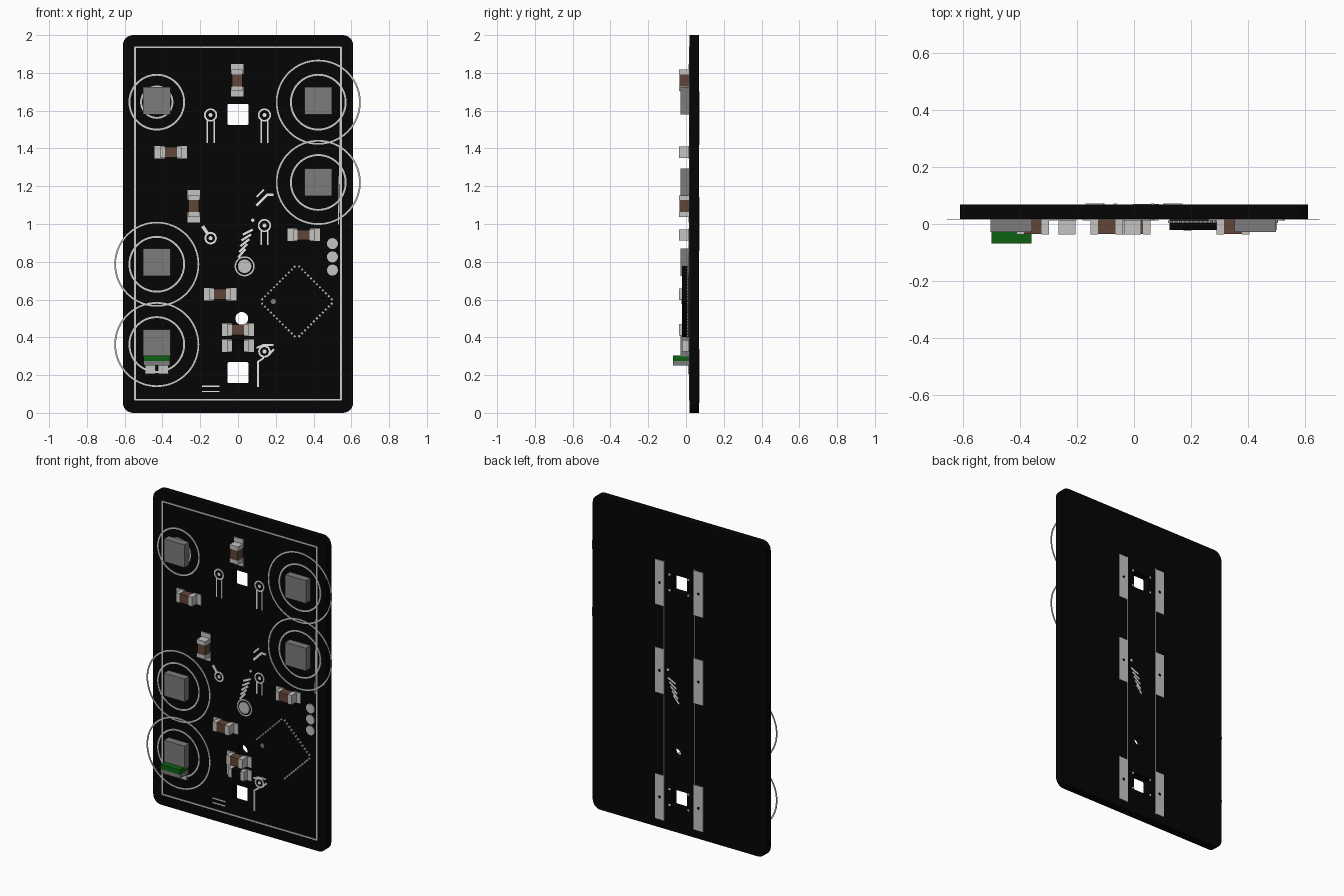
import bpy, bmesh
from math import cos, sin, pi, radians, atan2, hypot
from mathutils import Matrix

if "Cube" in bpy.data.objects:
    bpy.data.objects.remove(bpy.data.objects["Cube"])

FRONT, BACK = 0.018, 0.068   # faces of the board


def material(name, rgb):
    m = bpy.data.materials.new(name)
    m.use_nodes = True
    m.diffuse_color = (*rgb, 1)
    m.node_tree.nodes["Principled BSDF"].inputs["Base Color"].default_value = (*rgb, 1)
    return m


black = material("board black", (0.0015, 0.0015, 0.0015))
ink = material("print grey", (0.6, 0.6, 0.6))
white = material("trace white", (0.98, 0.98, 0.98))
silver = material("terminal silver", (0.55, 0.55, 0.54))
grey = material("chip grey", (0.2, 0.2, 0.2))
brown = material("ceramic brown", (0.12, 0.06, 0.038))
green = material("contact green", (0.004, 0.12, 0.006))


def finish(name, bm, mat):
    bmesh.ops.recalc_face_normals(bm, faces=bm.faces)
    me = bpy.data.meshes.new(name)
    bm.to_mesh(me)
    bm.free()
    me.materials.append(mat)
    ob = bpy.data.objects.new(name, me)
    bpy.context.scene.collection.objects.link(ob)


def add_box(bm, x, z, w, h, y0, y1, turn=0):
    """Box centred on x, z, running from y0 to y1, turned in the board plane."""
    mat = (Matrix.Translation((x, (y0 + y1) / 2, z)) @ Matrix.Rotation(-turn, 4, 'Y')
           @ Matrix.Diagonal((w, y1 - y0, h, 1)))
    bmesh.ops.create_cube(bm, size=1, matrix=mat)


def box(name, mat, *args):
    bm = bmesh.new()
    add_box(bm, *args)
    finish(name, bm, mat)


def add_disc(bm, x, z, r, y0, y1, n=32):
    mat = Matrix.Translation((x, (y0 + y1) / 2, z)) @ Matrix.Rotation(pi / 2, 4, 'X')
    bmesh.ops.create_cone(bm, cap_ends=True, segments=n, radius1=r, radius2=r,
                          depth=y1 - y0, matrix=mat)


def disc(name, mat, *args):
    bm = bmesh.new()
    add_disc(bm, *args)
    finish(name, bm, mat)


def add_ring(bm, x, z, r, width, n=64):
    """Thin printed ring on the front face."""
    section = [(r - width, FRONT), (r, FRONT), (r, FRONT - 0.003), (r - width, FRONT - 0.003)]
    loops = [[bm.verts.new((x + q * cos(2 * pi * i / n), y, z + q * sin(2 * pi * i / n)))
              for q, y in section] for i in range(n)]
    for i, a in enumerate(loops):
        b = loops[(i + 1) % n]
        for k in range(4):
            j = (k + 1) % 4
            bm.faces.new((a[k], a[j], b[j], b[k]))


def add_stroke(bm, points, width, y0=FRONT - 0.003, y1=FRONT):
    for (xa, za), (xb, zb) in zip(points, points[1:]):
        dx, dz = xb - xa, zb - za
        add_box(bm, (xa + xb) / 2, (za + zb) / 2, hypot(dx, dz) + width * 0.5, width,
                y0, y1, atan2(dz, dx))


def rounded_rect(x, z, w, h, r, n=6):
    """Outline points of a rectangle with rounded corners."""
    points = []
    for k, (sx, sz) in enumerate(((1, 1), (-1, 1), (-1, -1), (1, -1))):
        for i in range(n + 1):
            a = (k + i / n) * pi / 2
            points.append((x + sx * (w / 2 - r) + r * cos(a), z + sz * (h / 2 - r) + r * sin(a)))
    return points


# Board with rounded corners, two light windows and a round hole
bm = bmesh.new()
outlines = [rounded_rect(0, 1, 1.22, 2, 0.055)]
outlines += [rounded_rect(0, z, 0.112, 0.112, 0.008, 2) for z in (1.58, 0.213)]
outlines.append(rounded_rect(0.02, 0.5, 0.068, 0.068, 0.0335))
for outline in outlines:
    verts = [bm.verts.new((x, FRONT, z)) for x, z in outline]
    for a, b in zip(verts, verts[1:] + verts[:1]):
        bm.edges.new((a, b))
bmesh.ops.triangle_fill(bm, use_beauty=True, edges=bm.edges[:], normal=(0, -1, 0))
extruded = bmesh.ops.extrude_face_region(bm, geom=bm.faces[:], use_keep_orig=True)
bmesh.ops.translate(bm, vec=(0, BACK - FRONT, 0),
                    verts=[g for g in extruded["geom"] if isinstance(g, bmesh.types.BMVert)])
finish("board", bm, black)

# Printed frame line
bm = bmesh.new()
add_stroke(bm, [(-0.545, 0.07), (0.545, 0.07), (0.545, 1.935), (-0.545, 1.935), (-0.545, 0.07)], 0.009)
add_stroke(bm, [(0.548, 1.92), (0.532, 1.0)], 0.006)
finish("printed_frame", bm, ink)

# Square components with their printed circles
buttons = [(-0.43, 1.652, 1.645, False), (0.425, 1.652, 1.645, True), (0.425, 1.222, 1.22, True),
           (-0.43, 0.797, 0.787, True), (-0.43, 0.37, 0.362, True)]
bm = bmesh.new()
for x, _, z, double in buttons:
    add_ring(bm, x, z, 0.15, 0.01)
    if double:
        add_ring(bm, x, z, 0.225, 0.009)
add_ring(bm, -0.43, 1.645, 0.088, 0.01)
finish("printed_circles", bm, ink)
for x, z, _, _ in buttons:
    box("square_chip", grey, x, z, 0.145, 0.145, -0.028, FRONT)

# Green edge contact under the lowest square component
box("contact_bar", green, -0.43, 0.29, 0.14, 0.03, -0.068, FRONT)
box("contact_base", grey, -0.43, 0.2625, 0.14, 0.025, -0.068, FRONT)
for x in (-0.464, -0.396):
    box("contact_pad", silver, x, 0.228, 0.055, 0.044, 0.01, FRONT)


# Two-terminal parts: body, end caps and solder pads
def two_terminal(name, x, z, upright, body, y_front):
    turn = pi / 2 if upright else 0
    box(name + "_body", body, x, z, 0.066, 0.055, y_front + 0.002, FRONT, turn)
    bm = bmesh.new()
    for s in (-1, 1):
        for offset, length, wide, y in ((0.044, 0.026, 0.06, y_front), (0.06, 0.052, 0.066, 0.012)):
            add_box(bm, x + s * offset * cos(turn), z + s * offset * sin(turn),
                    length, wide, y, FRONT, turn)
    finish(name + "_terminals", bm, silver)


for x, z, upright in ((-0.005, 1.76, True), (-0.355, 1.38, False), (-0.235, 1.095, True),
                      (0.347, 0.942, False), (-0.095, 0.628, False), (0, 0.44, False)):
    two_terminal("capacitor", x, z, upright, brown, -0.037)
two_terminal("resistor", 0, 0.355, False, black, -0.02)

# Diamond-set controller chip with a row of pins per side
cx, cz, side = 0.312, 0.59, 0.266
box("controller_chip", black, cx, cz, side, side, -0.021, FRONT, pi / 4)
bm = bmesh.new()
for k in range(4):
    a = pi / 4 + k * pi / 2
    out = side / 2 + 0.004
    for i in range(12):
        t = (i - 5.5) * side / 12
        add_box(bm, cx + out * cos(a) - t * sin(a), cz + out * sin(a) + t * cos(a),
                0.016, 0.012, 0.004, 0.012, a)
finish("controller_pins", bm, silver)
disc("pin_one_mark", grey, 0.187, cz, 0.014, -0.023, -0.02, 16)

# Round test pads
for z in (0.896, 0.826, 0.756):
    disc("test_pad", silver, 0.5, z, 0.029, 0.012, FRONT)
disc("centre_pad", silver, 0.035, 0.776, 0.036, 0.012, FRONT)
bm = bmesh.new()
add_ring(bm, 0.035, 0.776, 0.053, 0.008)
finish("centre_pad_ring", bm, ink)

# Bright traces: keyhole outlines and bent lines
bm = bmesh.new()
for x, z, end in ((-0.145, 1.577, 1.43), (0.14, 1.577, 1.43), (0.14, 0.992, 0.89)):
    add_ring(bm, x, z, 0.035, 0.009, 24)
    add_disc(bm, x, z, 0.011, FRONT - 0.003, FRONT, 12)
    for s in (-0.018, 0.018):
        add_stroke(bm, [(x + s, z - 0.03), (x + s, end)], 0.008)
for x, z in ((-0.145, 0.925), (0.14, 0.325)):
    add_ring(bm, x, z, 0.033, 0.01, 24)
    add_disc(bm, x, z, 0.011, FRONT - 0.003, FRONT, 12)
add_stroke(bm, [(-0.165, 0.955), (-0.185, 0.985)], 0.018)
add_stroke(bm, [(0.105, 0.14), (0.105, 0.27), (0.135, 0.29)], 0.01)
add_stroke(bm, [(0.1, 0.345), (0.135, 0.36), (0.185, 0.36)], 0.01)
add_stroke(bm, [(0.165, 0.31), (0.188, 0.335)], 0.012)
add_stroke(bm, [(0.1, 1.1), (0.155, 1.155), (0.185, 1.155)], 0.014)
add_stroke(bm, [(0.1, 1.145), (0.135, 1.18)], 0.01)
for d in (0, 0.028):
    add_stroke(bm, [(-0.19, 0.113 + d), (-0.1, 0.113 + d)], 0.007)
finish("front_traces", bm, white)

# Slanted stripes running up both faces
bm = bmesh.new()
for y in (FRONT - 0.002, BACK):
    for i in range(5):
        add_box(bm, 0.02 + 0.008 * i, 0.845 + 0.028 * i, 0.06, 0.012, y, y + 0.002,
                radians(50 - 6 * i))
    add_disc(bm, 0.078, 1.02, 0.009, y, y + 0.002, 12)
finish("slanted_stripes", bm, white)

# Back: three pairs of long pads joined by thin lines
for x in (-0.137, 0.137):
    for z in (1.56, 1.0, 0.195):
        box("back_pad", silver, x, z, 0.066, 0.285, BACK, BACK + 0.003)
        disc("back_pad_hole", black, x, z, 0.009, BACK, BACK + 0.004, 12)
    box("back_line", ink, x * 0.78, 0.88, 0.005, 1.66, BACK, BACK + 0.002)

# Back: small pads at the corners of each light window
bm = bmesh.new()
for z in (1.58, 0.213):
    for sx in (-1, 1):
        for sz in (-1, 1):
            add_box(bm, sx * 0.066, z + sz * 0.05, 0.012, 0.012, BACK, BACK + 0.003)
finish("window_pads", bm, white)
